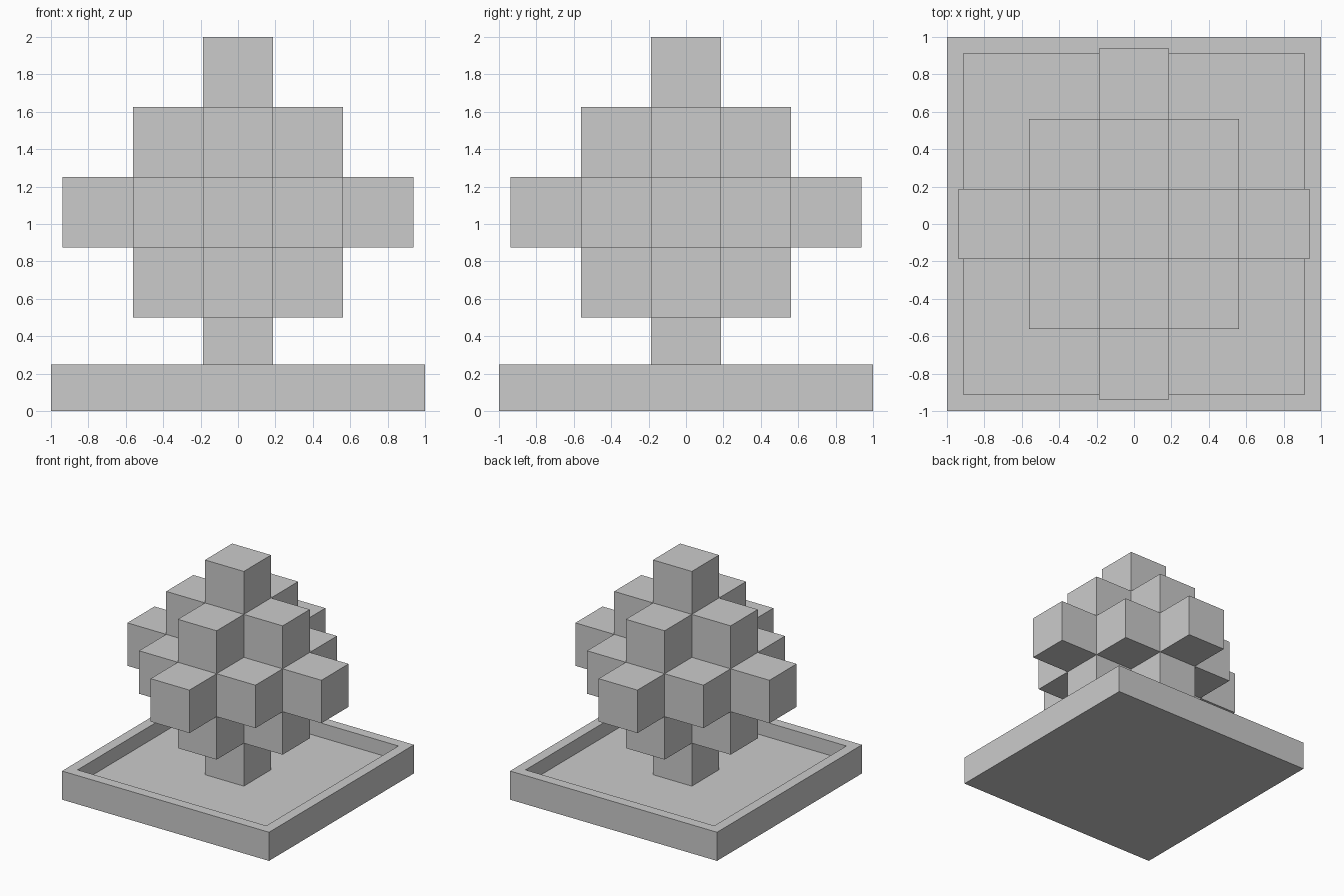
import bpy, bmesh
from itertools import product
from mathutils import Vector

if "Cube" in bpy.data.objects:
    bpy.data.objects.remove(bpy.data.objects["Cube"])

CELL = 0.375        # edge of one small cube
CENTRE_Z = 1.0625   # height of the cluster's middle layer
REACH = 2           # cubes from the centre to each tip


def make_object(name, bm):
    mesh = bpy.data.meshes.new(name)
    bm.to_mesh(mesh)
    bm.free()
    obj = bpy.data.objects.new(name, mesh)
    bpy.context.collection.objects.link(obj)
    return obj


# Square tray: slab with a rim and a recessed floor
bm = bmesh.new()
bmesh.ops.create_cube(bm, size=1)
bmesh.ops.scale(bm, vec=(2, 2, 0.25), verts=bm.verts)
bmesh.ops.translate(bm, vec=(0, 0, 0.125), verts=bm.verts)
top = max(bm.faces, key=lambda f: f.calc_center_median().z)
bmesh.ops.inset_region(bm, faces=[top], thickness=0.125)
floor = bmesh.ops.extrude_discrete_faces(bm, faces=[top])["faces"][0]
bmesh.ops.translate(bm, vec=(0, 0, -0.125), verts=floor.verts)
make_object("tray_base", bm)

# Stepped octahedron of cubes: only the outward faces are made
cells = {c for c in product(range(-REACH, REACH + 1), repeat=3)
         if sum(map(abs, c)) <= REACH}
bm = bmesh.new()
for cell in sorted(cells):
    for axis, sign in product(range(3), (-1, 1)):
        neighbour = list(cell)
        neighbour[axis] += sign
        if tuple(neighbour) in cells:
            continue
        corners = []
        for u, v in ((-1, -1), (1, -1), (1, 1), (-1, 1)):
            p = Vector(cell)
            p[axis] += sign / 2
            p[(axis + 1) % 3] += u / 2
            p[(axis + 2) % 3] += v / 2
            corners.append(bm.verts.new(p * CELL + Vector((0, 0, CENTRE_Z))))
        bm.faces.new(corners[::sign])
bmesh.ops.remove_doubles(bm, verts=bm.verts, dist=0.001)
make_object("cube_cluster", bm)
